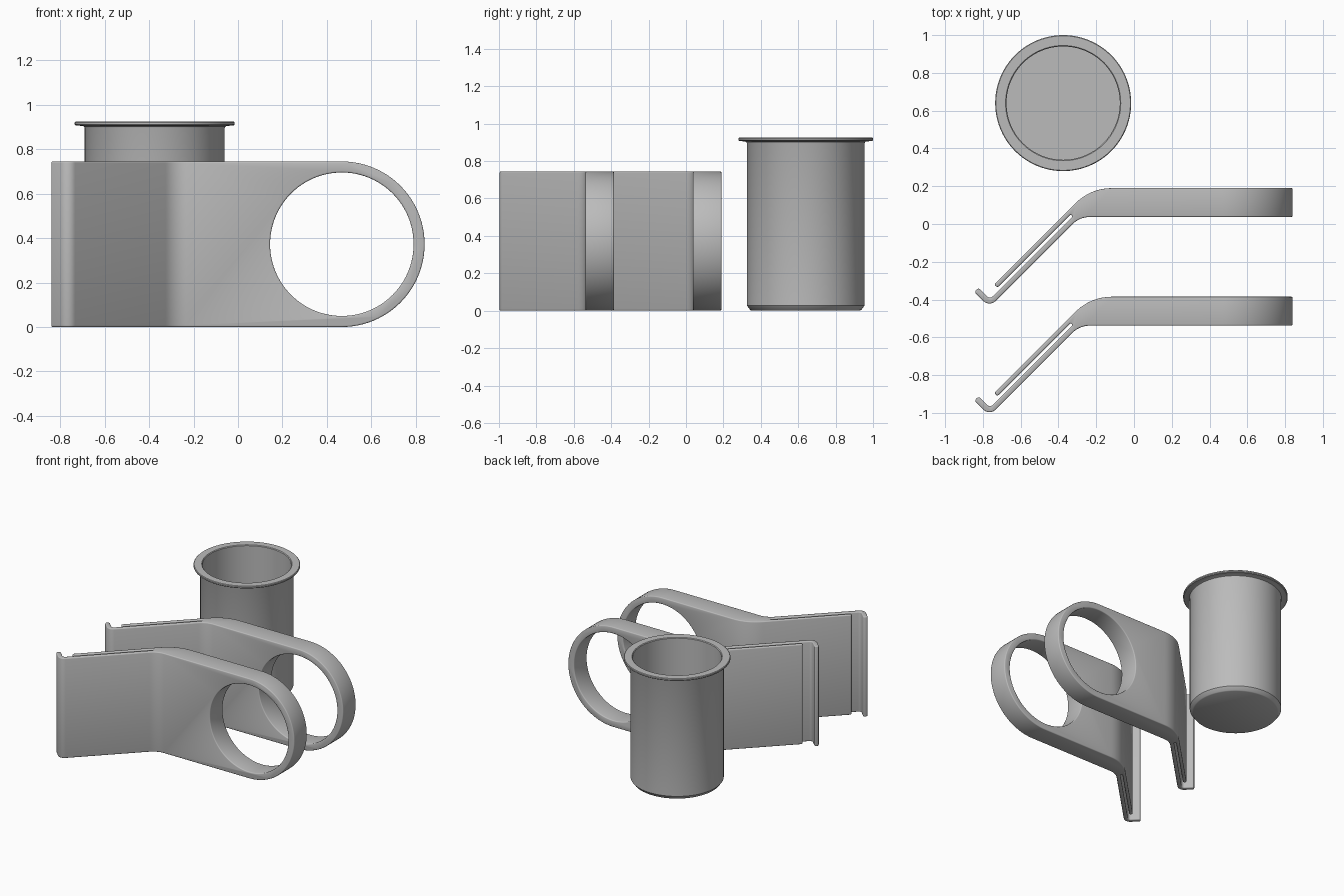
import bpy, bmesh, math
from mathutils import Vector, Matrix

cube = bpy.data.objects.get("Cube")
if cube:
    bpy.data.objects.remove(cube, do_unlink=True)

grey = bpy.data.materials.new("satin grey")
grey.use_nodes = True
COLOUR = (0.5, 0.5, 0.5, 1)
grey.diffuse_color = COLOUR
grey.node_tree.nodes["Principled BSDF"].inputs["Base Color"].default_value = COLOUR

HEIGHT = 0.745
RING_R = HEIGHT / 2
RING_X = 0.84 - RING_R
HOLE_R = 0.323


def make_object(name, bm):
    bmesh.ops.recalc_face_normals(bm, faces=bm.faces)
    mesh = bpy.data.meshes.new(name)
    bm.to_mesh(mesh)
    bm.free()
    mesh.materials.append(grey)
    obj = bpy.data.objects.new(name, mesh)
    bpy.context.collection.objects.link(obj)
    return obj


def activate(obj):
    bpy.ops.object.select_all(action='DESELECT')
    obj.select_set(True)
    bpy.context.view_layer.objects.active = obj


def rounded(corners, steps=8):
    """Outline with each (x, y, radius) corner replaced by an arc."""
    out = []
    for i, (x, y, r) in enumerate(corners):
        p = Vector((x, y))
        if r == 0:
            out.append(p)
            continue
        a = (Vector(corners[i - 1][:2]) - p).normalized()
        b = (Vector(corners[(i + 1) % len(corners)][:2]) - p).normalized()
        half = a.angle(b) / 2
        centre = p + (a + b).normalized() * (r / math.sin(half))
        start = p + a * (r / math.tan(half)) - centre
        end = p + b * (r / math.tan(half)) - centre
        sweep = start.angle_signed(end)
        for k in range(steps + 1):
            out.append(centre + Matrix.Rotation(-sweep * k / steps, 2) @ start)
    return out


def prism(name, outline, to_3d, depth):
    bm = bmesh.new()
    face = bm.faces.new([bm.verts.new(to_3d(p)) for p in outline])
    ext = bmesh.ops.extrude_face_region(bm, geom=[face])
    verts = [v for v in ext["geom"] if isinstance(v, bmesh.types.BMVert)]
    bmesh.ops.translate(bm, verts=verts, vec=depth)
    return make_object(name, bm)


def cut(obj, cutter, operation):
    cutter.hide_render = True
    mod = obj.modifiers.new("cut", 'BOOLEAN')
    mod.operation, mod.object, mod.solver = operation, cutter, 'EXACT'
    activate(obj)
    bpy.ops.object.modifier_apply(modifier=mod.name)
    bpy.data.objects.remove(cutter, do_unlink=True)


def diag(along, across, r):
    """Corner on the slanted arm: along = x + y, across = x - y."""
    return ((along + across) / 2, (along - across) / 2, r)


# Plan outline of the bracket: thick body, slanted split arm, hooked tip
BACK, FRONT = 0.19, 0.037
OUTER, SLOT_A, SLOT_B, INNER = -0.42, -0.386, -0.365, -0.325
plan = rounded([
    (1.0, BACK, 0),
    (BACK + OUTER, BACK, 0.27),
    diag(-1.06, OUTER, 0.011),
    diag(-1.06, SLOT_A, 0.011),
    diag(-0.285, SLOT_A, 0.006),
    diag(-0.285, SLOT_B, 0.006),
    diag(-1.16, SLOT_B, 0.02),
    diag(-1.16, -0.485, 0.012),
    diag(-1.205, -0.485, 0.012),
    diag(-1.205, INNER, 0.045),
    (FRONT + INNER, FRONT, 0.13),
    (1.0, FRONT, 0),
])


def arc(radius, a0, a1, steps):
    return [Vector((RING_X + radius * math.cos(a0 + (a1 - a0) * k / steps),
                    RING_R + radius * math.sin(a0 + (a1 - a0) * k / steps)))
            for k in range(steps + 1)]


def upright(p):
    return (p.x, -1, p.y)


def bracket(name, y):
    obj = prism(name, plan, lambda p: (p.x, p.y, -0.2), (0, 0, 1.2))
    # Side silhouette with the rounded ring end
    side = arc(RING_R, -math.pi / 2, math.pi / 2, 48)
    side += [Vector((-1, HEIGHT)), Vector((-1, 0))]
    cut(obj, prism("silhouette_cutter", side, upright, (0, 2, 0)), 'INTERSECT')
    # Round opening
    hole = arc(HOLE_R, 0, 2 * math.pi, 96)[:-1]
    cut(obj, prism("hole_cutter", hole, upright, (0, 2, 0)), 'DIFFERENCE')
    # Softened edges
    bevel = obj.modifiers.new("soft edges", 'BEVEL')
    bevel.width, bevel.segments = 0.007, 3
    bevel.limit_method, bevel.angle_limit = 'ANGLE', math.radians(40)
    bevel.use_clamp_overlap = False
    activate(obj)
    bpy.ops.object.modifier_apply(modifier=bevel.name)
    bpy.ops.object.shade_smooth_by_angle(angle=math.radians(35))
    obj.location.y = y


bracket("rear_bracket", 0)
bracket("front_bracket", -0.575)

# Flanged cup, turned from a half profile
profile = [(0, 0), (0.29, 0), (0.297, 0.004), (0.315, 0.028), (0.315, 0.895),
           (0.318, 0.902), (0.325, 0.905), (0.355, 0.907), (0.36, 0.912),
           (0.36, 0.921), (0.356, 0.925), (0.305, 0.925), (0.3, 0.92),
           (0.3, 0.03), (0, 0.03)]
bm = bmesh.new()
verts = [bm.verts.new((r, 0, z)) for r, z in profile]
edges = [bm.edges.new(pair) for pair in zip(verts, verts[1:])]
bmesh.ops.spin(bm, geom=verts + edges, axis=(0, 0, 1), cent=(0, 0, 0),
               angle=2 * math.pi, steps=96, use_merge=True)
bmesh.ops.remove_doubles(bm, verts=bm.verts, dist=0.0005)
cup = make_object("flanged_cup", bm)
cup.location = (-0.375, 0.64, 0)
activate(cup)
bpy.ops.object.shade_smooth_by_angle(angle=math.radians(35))
